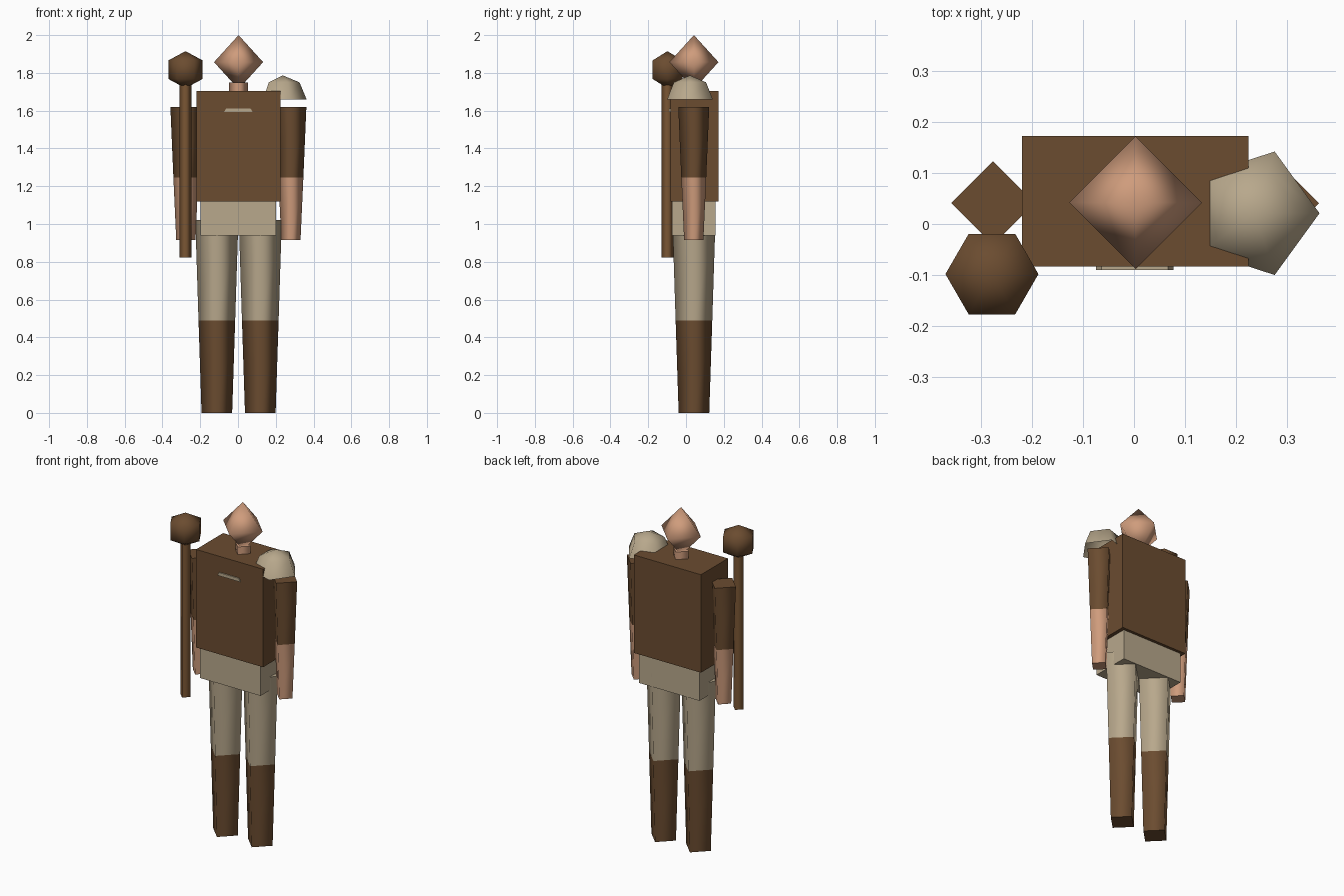
import bpy
import bmesh
from math import cos, sin, pi

cube = bpy.data.objects.get("Cube")
if cube:
    bpy.data.objects.remove(cube, do_unlink=True)


def material(name, rgb):
    """Flat material from 0-255 sRGB values, stored as linear."""
    lin = [((c / 255 + 0.055) / 1.055) ** 2.4 for c in rgb] + [1]
    mat = bpy.data.materials.new(name)
    mat.use_nodes = True
    mat.diffuse_color = lin
    bsdf = mat.node_tree.nodes["Principled BSDF"]
    bsdf.inputs["Base Color"].default_value = lin
    bsdf.inputs["Roughness"].default_value = 0.9
    return mat


LEATHER = material("brown leather", (107, 76, 48))
WOOD = material("staff wood", (122, 86, 52))
SKIN = material("skin", (207, 156, 124))
CLOTH = material("pale cloth", (184, 168, 140))


def finish(bm, name, mat):
    bmesh.ops.recalc_face_normals(bm, faces=bm.faces)
    mesh = bpy.data.meshes.new(name)
    bm.to_mesh(mesh)
    bm.free()
    mesh.materials.append(mat)
    obj = bpy.data.objects.new(name, mesh)
    bpy.context.collection.objects.link(obj)
    return obj


def turned(name, mat, centre, profile, sides=4, caps=True):
    """Few-sided smooth solid from (radius, height) pairs, bottom to top."""
    bm = bmesh.new()
    rings = []
    for r, z in profile:
        count = sides if r > 0 else 1
        rings.append([bm.verts.new((centre[0] + r * cos(2 * pi * i / sides),
                                    centre[1] + r * sin(2 * pi * i / sides), z))
                      for i in range(count)])
    for low, high in zip(rings, rings[1:]):
        for i in range(sides):
            j = (i + 1) % sides
            corners = [low[i % len(low)], low[j % len(low)],
                       high[j % len(high)], high[i % len(high)]]
            face = bm.faces.new(list(dict.fromkeys(corners)))
            face.smooth = True
    if caps:
        for ring in (rings[0], rings[-1]):
            if len(ring) > 1:
                cap = bm.faces.new(ring)
                for edge in cap.edges:
                    edge.smooth = False
    return finish(bm, name, mat)


def box(name, mat, low, high, top_inset=0.0):
    """Flat-faced box between two corners, its top narrowed along x."""
    bm = bmesh.new()
    bmesh.ops.create_cube(bm, size=1)
    for v in bm.verts:
        top = v.co.z > 0
        inset = top_inset * (-1 if v.co.x > 0 else 1) if top else 0
        v.co = [a + (c + 0.5) * (b - a) for a, b, c in zip(low, high, v.co)]
        v.co.x += inset
    return finish(bm, name, mat)


MID_X, MID_Y = 0.003, 0.042

# Limbs, each a diamond-section taper split into two colours
for side, sign in (("right", -1), ("left", 1)):
    leg = (MID_X + sign * 0.115, MID_Y)
    turned(side + "_boot", LEATHER, leg, [(0.081, 0), (0.097, 0.49)])
    turned(side + "_thigh", CLOTH, leg, [(0.097, 0.49), (0.114, 1.02)])
    arm = (0.002 + sign * 0.278, 0.041)
    turned(side + "_forearm", SKIN, arm, [(0.051, 0.915), (0.066, 1.245)])
    turned(side + "_sleeve", LEATHER, arm, [(0.066, 1.245), (0.082, 1.62)])

# Body
box("hips", CLOTH, (-0.198, -0.075, 0.94), (0.202, 0.155, 1.125))
box("torso", LEATHER, (-0.219, -0.083, 1.12), (0.224, 0.172, 1.705))
box("chest_clasp", CLOTH, (-0.074, -0.09, 1.592), (0.077, -0.082, 1.611), 0.01)

# Neck and head
turned("neck", SKIN, (MID_X, MID_Y), [(0.05, 1.69), (0.05, 1.75)])
turned("head", SKIN, (MID_X, MID_Y), [(0, 1.714), (0.13, 1.857), (0, 2.0)])

# Shoulder guard, an open five-sided dome
R = 0.127
turned("shoulder_guard", CLOTH, (0.236, 0.021),
       [(R, 1.66), (R * 0.707, 1.66 + R * 0.707), (0, 1.66 + R)],
       sides=5, caps=False)

# Staff with a six-sided knob
STAFF = (-0.278, -0.098)
turned("staff_shaft", WOOD, STAFF, [(0.033, 0.823), (0.033, 1.8)])
turned("staff_knob", LEATHER, STAFF,
       [(0, 1.719), (0.091, 1.768), (0.091, 1.866), (0, 1.915)], sides=6)
